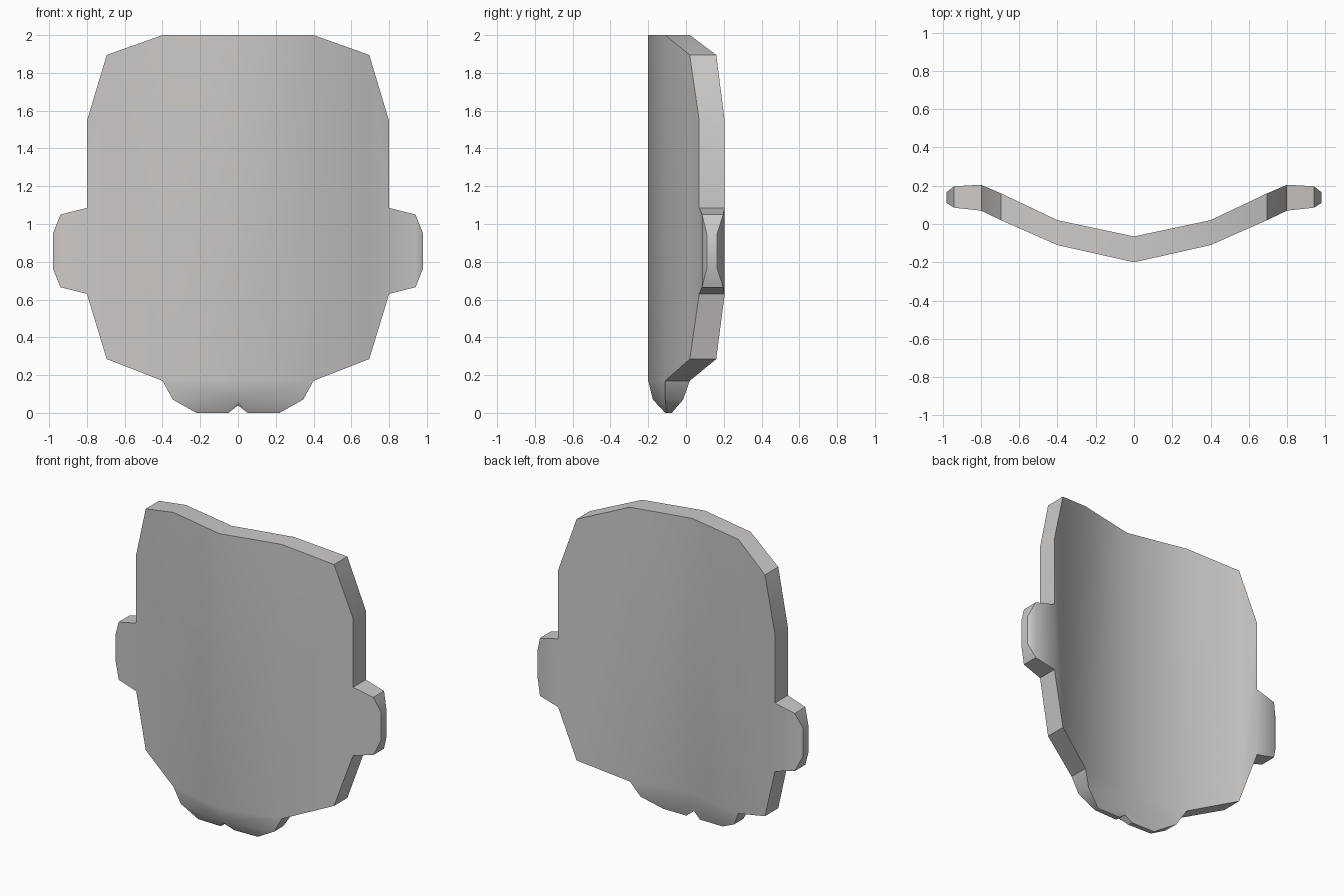
import bpy
import bmesh
import math

if "Cube" in bpy.data.objects:
    bpy.data.objects.remove(bpy.data.objects["Cube"])

# Half outline points: x, z, front y, back y
PTS = {
    "top0": (0, 2.0, -.20, -.065), "top1": (.40, 2.0, -.11, .02),
    "top2": (.695, 1.895, .02, .16), "top3": (.80, 1.545, .07, .205),
    "ear_t0": (.80, 1.085, .07, .205), "ear_t1": (.94, 1.05, .085, .197),
    "ear_t2": (.98, .95, .11, .165), "ear_b2": (.98, .765, .11, .165),
    "ear_b1": (.94, .665, .085, .197), "ear_b0": (.80, .63, .07, .205),
    "low2": (.695, .285, .02, .16), "low1": (.40, .17, -.11, .02),
    "low0": (0, .17, -.20, -.065),
    "chin0": (0, .07, -.175, -.08), "chin1": (.345, .07, -.11, -.015),
    "notch": (0, .04, -.14, -.085), "tip0": (.05, 0, -.11, -.075),
    "tip1": (.22, 0, -.105, -.075),
}
# Panels of the plate, from centre to ear, then chin
PANELS = [
    "low0 low1 top1 top0", "low1 low2 top2 top1",
    "low2 ear_b0 ear_t0 top3 top2",
    "ear_b0 ear_b1 ear_t1 ear_t0", "ear_b1 ear_b2 ear_t2 ear_t1",
    "chin0 chin1 low1 low0", "tip0 tip1 chin1 chin0", "notch tip0 chin0",
]

bm = bmesh.new()
cache = {}


def vert(name, sign, back):
    x, z, yf, yb = PTS[name]
    key = (name, sign if x else 0, back)
    if key not in cache:
        cache[key] = bm.verts.new((sign * x, yb if back else yf, z))
    return cache[key]


for sign in (1, -1):
    edges = {}
    for panel in PANELS:
        names = panel.split()
        # Front and back skins
        bm.faces.new([vert(n, sign, False) for n in names])
        bm.faces.new([vert(n, sign, True) for n in reversed(names)])
        for a, b in zip(names, names[1:] + names[:1]):
            k = frozenset((a, b))
            edges.setdefault(k, []).append((a, b))
    # Rim walls along open edges, not on the centre line
    for uses in edges.values():
        a, b = uses[0]
        if len(uses) == 1 and (PTS[a][0] or PTS[b][0]):
            bm.faces.new([vert(a, sign, False), vert(b, sign, False),
                          vert(b, sign, True), vert(a, sign, True)])

bmesh.ops.recalc_face_normals(bm, faces=bm.faces[:])
mesh = bpy.data.meshes.new("curved_plate")
bm.to_mesh(mesh)
bm.free()

plate = bpy.data.objects.new("curved_plate", mesh)
bpy.context.collection.objects.link(plate)

mat = bpy.data.materials.new("warm_grey")
mat.diffuse_color = (.61, .59, .575, 1)
mat.use_nodes = True
mat.node_tree.nodes["Principled BSDF"].inputs["Base Color"].default_value = mat.diffuse_color
mesh.materials.append(mat)

# Smooth shading across the gentle bends
bpy.context.view_layer.objects.active = plate
plate.select_set(True)
bpy.ops.object.shade_smooth_by_angle(angle=math.radians(38))
